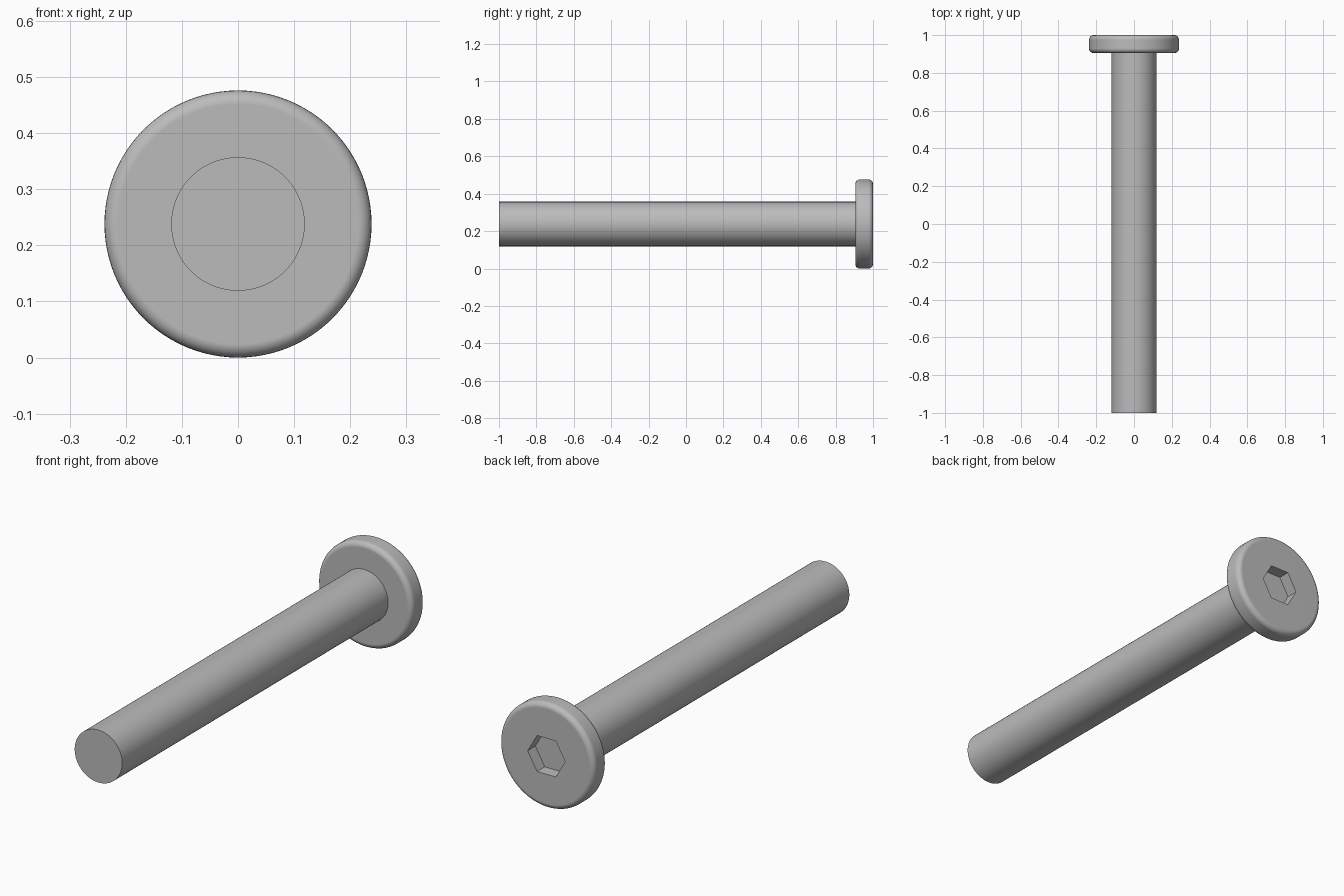
import bpy
import bmesh
from math import cos, sin, pi, radians

if "Cube" in bpy.data.objects:
    bpy.data.objects.remove(bpy.data.objects["Cube"], do_unlink=True)

HEAD_R, SHAFT_R, SOCKET_R = 0.238, 0.119, 0.094
HEAD_FRONT, BACK, SOCKET_DEPTH = 0.905, 1.0, 0.055
EDGE_ROUND = 0.024

# Plain grey metal
steel = bpy.data.materials.new("grey steel")
steel.use_nodes = True
steel.diffuse_color = (0.5, 0.5, 0.5, 1)
steel.node_tree.nodes["Principled BSDF"].inputs["Base Color"].default_value = (0.5, 0.5, 0.5, 1)


def prism(name, radius, y0, y1, sides, rounding=0):
    """Regular prism along y, optionally with rounded rims."""
    bm = bmesh.new()
    ring = [bm.verts.new((radius * cos(2 * pi * i / sides), y0,
                          radius * sin(2 * pi * i / sides))) for i in range(sides)]
    cap = bm.faces.new(ring)
    end = bmesh.ops.extrude_face_region(bm, geom=[cap], use_keep_orig=True)
    moved = [g for g in end["geom"] if isinstance(g, bmesh.types.BMVert)]
    bmesh.ops.translate(bm, vec=(0, y1 - y0, 0), verts=moved)
    bmesh.ops.recalc_face_normals(bm, faces=bm.faces)
    if rounding:
        rims = [e for e in bm.edges if abs(e.verts[0].co.y - e.verts[1].co.y) < 1e-5]
        bmesh.ops.bevel(bm, geom=rims, offset=rounding, offset_type='OFFSET',
                        segments=6, profile=0.5, affect='EDGES')
    mesh = bpy.data.meshes.new(name)
    bm.to_mesh(mesh)
    bm.free()
    mesh.materials.append(steel)
    obj = bpy.data.objects.new(name, mesh)
    obj.location.z = HEAD_R
    bpy.context.collection.objects.link(obj)
    return obj


def select(obj):
    bpy.ops.object.select_all(action='DESELECT')
    obj.select_set(True)
    bpy.context.view_layer.objects.active = obj


# Shaft and round-edged head
shaft = prism("shaft", SHAFT_R, -1.0, HEAD_FRONT + 0.01, 96)
head = prism("head", HEAD_R, HEAD_FRONT, BACK, 96, EDGE_ROUND)

# Hexagonal socket cut into the back of the head
cutter = prism("socket_cutter", SOCKET_R, BACK - SOCKET_DEPTH, BACK + 0.1, 6)
cutter.hide_render = True
cut = head.modifiers.new("socket", 'BOOLEAN')
cut.operation = 'DIFFERENCE'
cut.solver = 'EXACT'
cut.object = cutter
bpy.context.view_layer.update()
select(head)
bpy.ops.object.modifier_apply(modifier=cut.name)
bpy.data.objects.remove(cutter, do_unlink=True)

# Smooth curved sides, flat caps
for part in (shaft, head):
    select(part)
    bpy.ops.object.shade_smooth_by_angle(angle=radians(30))
    flat = part.modifiers.new("flat_caps", 'WEIGHTED_NORMAL')
    flat.keep_sharp = True
